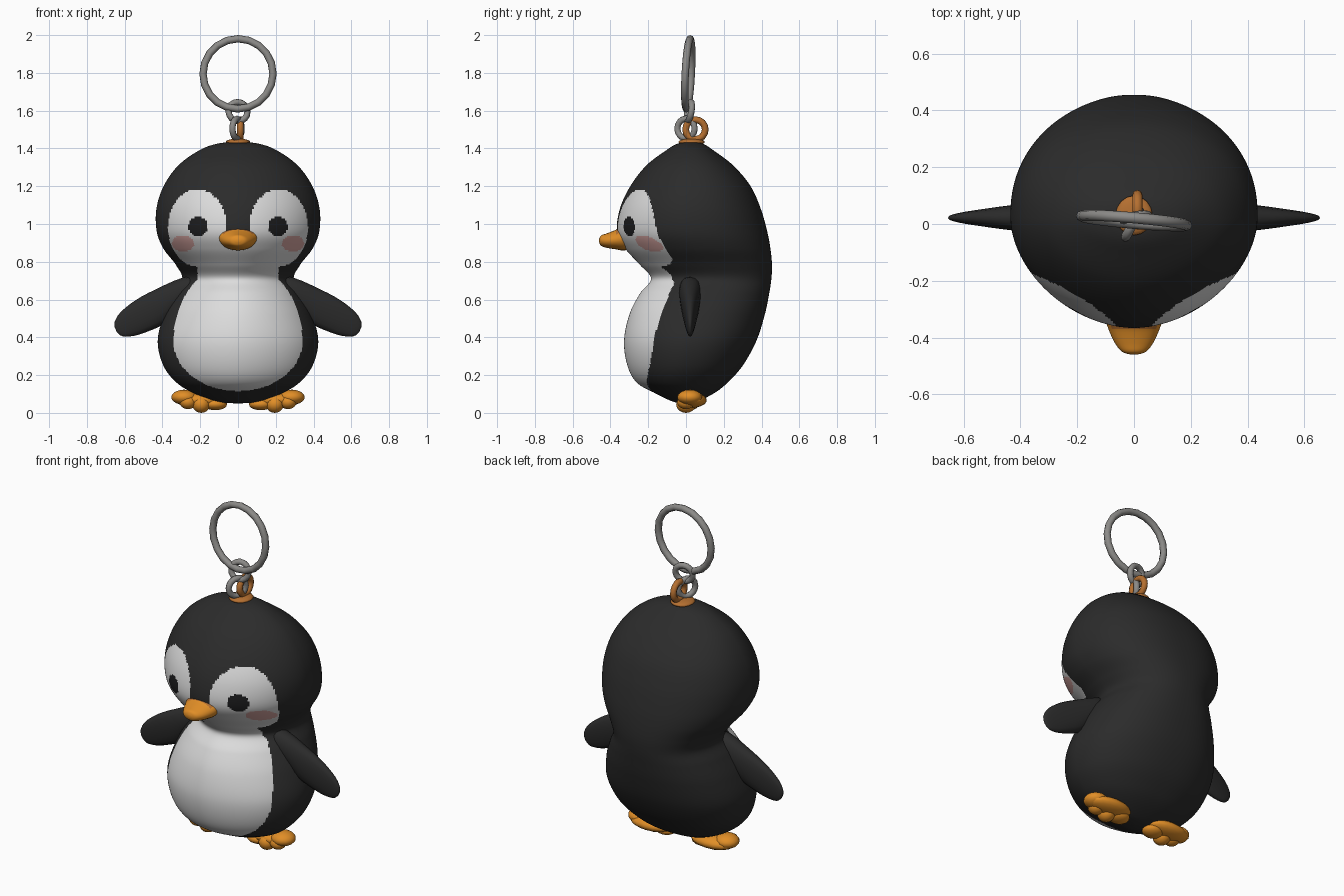
import bpy, bmesh, math
from mathutils import Matrix, Vector

if "Cube" in bpy.data.objects:
    bpy.data.objects.remove(bpy.data.objects["Cube"])


def material(name, rgb):
    m = bpy.data.materials.new(name)
    m.diffuse_color = (*rgb, 1)
    m.use_nodes = True
    m.node_tree.nodes["Principled BSDF"].inputs["Base Color"].default_value = m.diffuse_color
    return m


BLACK = material("soft black", (0.024, 0.024, 0.024))
WHITE = material("white", (0.72, 0.72, 0.72))
EYE = material("eye black", (0.012, 0.012, 0.013))
PINK = material("blush pink", (0.66, 0.37, 0.35))
ORANGE = material("orange", (0.75, 0.27, 0.02))
COPPER = material("copper brown", (0.46, 0.16, 0.03))
METAL = material("grey metal", (0.26, 0.255, 0.245))


def power(v, e):
    return math.copysign(abs(v) ** e, v)


def finish(name, bm, *mats):
    bmesh.ops.recalc_face_normals(bm, faces=bm.faces)
    me = bpy.data.meshes.new(name)
    for f in bm.faces:
        f.smooth = True
    bm.to_mesh(me)
    bm.free()
    for m in mats:
        me.materials.append(m)
    ob = bpy.data.objects.new(name, me)
    bpy.context.collection.objects.link(ob)
    return ob


def loft(rings):
    """Skin a list of closed rings and cap both ends."""
    bm = bmesh.new()
    vs = [[bm.verts.new(p) for p in r] for r in rings]
    n = len(vs[0])
    for a, b in zip(vs, vs[1:]):
        for i in range(n):
            j = (i + 1) % n
            bm.faces.new((a[i], a[j], b[j], b[i]))
    bm.faces.new(vs[0][::-1])
    bm.faces.new(vs[-1])
    return bm


def smooth_rows(rows, steps):
    """Catmull-Rom interpolation between table rows."""
    rows = [Vector(r) for r in rows]
    p = [rows[0]] + rows + [rows[-1]]
    out = []
    for k in range(1, len(p) - 2):
        a, b, c, d = p[k - 1:k + 3]
        for s in range(steps):
            t = s / steps
            out.append(0.5 * (2 * b + (c - a) * t + (2 * a - 5 * b + 4 * c - d) * t ** 2
                              + (3 * b - a - 3 * c + d) * t ** 3))
    return out + [rows[-1]]


def blobs(name, parts, mat, side=1):
    """One object made of ellipsoids given as (centre, radii)."""
    bm = bmesh.new()
    for c, r in parts:
        mx = Matrix.Translation((c[0] * side, c[1], c[2])) @ Matrix.Diagonal((*r, 1))
        bmesh.ops.create_uvsphere(bm, u_segments=16, v_segments=10, radius=1, matrix=mx)
    return finish(name, bm, mat)


def ring(name, centre, rot, big, small, mat, seg=16):
    bpy.ops.mesh.primitive_torus_add(location=centre, rotation=[math.radians(a) for a in rot],
                                     major_radius=big, minor_radius=small,
                                     major_segments=seg, minor_segments=8)
    ob = bpy.context.object
    ob.name = name
    ob.data.materials.append(mat)
    bpy.ops.object.shade_smooth()


# Body and head: rows of (height, half width, front y, back y)
PROFILE = [
    (0.05, 0.006, -0.006, 0.006), (0.06, 0.115, -0.07, 0.06), (0.105, 0.235, -0.165, 0.15),
    (0.16, 0.325, -0.26, 0.22), (0.25, 0.395, -0.31, 0.30), (0.38, 0.425, -0.328, 0.372),
    (0.52, 0.392, -0.30, 0.417), (0.63, 0.34, -0.245, 0.44), (0.71, 0.295, -0.185, 0.452),
    (0.785, 0.33, -0.245, 0.455), (0.87, 0.395, -0.322, 0.447), (0.96, 0.43, -0.365, 0.43),
    (1.08, 0.432, -0.35, 0.396), (1.20, 0.394, -0.295, 0.342), (1.31, 0.316, -0.21, 0.25),
    (1.39, 0.205, -0.105, 0.145), (1.425, 0.11, -0.045, 0.09), (1.436, 0.006, 0.02, 0.032)]
N = 256
rings = []
for z, w, yf, yb in smooth_rows(PROFILE, 12):
    r = []
    for i in range(N):
        t = 2 * math.pi * i / N
        s, c = math.sin(t), math.cos(t)
        e = 2 / 2.25 if s > 0 else 2 / 1.85     # fuller back, slightly wedged front
        r.append((w * power(c, e), (yf + yb) / 2 + (yb - yf) / 2 * power(s, e), z))
    rings.append(r)


def inside(x, z, cx, cz, rx, rz):
    return ((x - cx) / rx) ** 2 + ((z - cz) / rz) ** 2 < 1


def marking(c):
    """Material slot from the position on the front."""
    x, z = abs(c.x), c.z
    if c.y > 0:
        return 0
    if inside(x, z, 0.212, 0.985, 0.051, 0.053):
        return 2
    if inside(x, z, 0.29, 0.897, 0.059, 0.042):
        return 3
    patch = inside(x, z, 0.215, 0.98, 0.155, 0.205)
    belly = inside(x, z, 0, 0.38, 0.342, 0.42 if z > 0.38 else 0.265)
    bib = 0.66 < z < 0.95 and x < 0.215
    return 1 if patch or belly or bib else 0


bm = loft(rings)
for f in bm.faces:
    f.material_index = marking(f.calc_center_median())
finish("body", bm, BLACK, WHITE, EYE, PINK)

# Wings: sections as (top x, top z, bottom x, bottom z, half thickness)
WING = [(0.20, 0.715, 0.23, 0.60, 0.055), (0.29, 0.717, 0.32, 0.55, 0.058),
        (0.44, 0.652, 0.395, 0.47, 0.046), (0.54, 0.598, 0.48, 0.43, 0.034),
        (0.62, 0.535, 0.55, 0.408, 0.022), (0.652, 0.485, 0.61, 0.405, 0.012),
        (0.654, 0.455, 0.64, 0.425, 0.005)]
for side, label in ((-1, "left"), (1, "right")):
    sections = []
    for xa, za, xb, zb, h in smooth_rows(WING, 3):
        sec = []
        for i in range(16):
            t = 2 * math.pi * i / 16
            k = (1 + math.cos(t)) / 2
            sec.append((side * (xb + (xa - xb) * k), 0.022 + h * power(math.sin(t), 0.8),
                        zb + (za - zb) * k))
        sections.append(sec)
    finish(label + "_wing", loft(sections), BLACK)

    # Webbed feet with rounded toes
    blobs(label + "_foot", [
        ((0.20, 0.035, 0.068), (0.135, 0.075, 0.04)),
        ((0.285, 0.02, 0.083), (0.068, 0.066, 0.04)),
        ((0.265, 0.0, 0.058), (0.045, 0.047, 0.038)),
        ((0.195, 0.0, 0.046), (0.048, 0.052, 0.046)),
        ((0.12, 0.015, 0.046), (0.062, 0.055, 0.032))], ORANGE, side)

# Beak: sections along y as (y, half width, centre height, half height)
BEAK = [(-0.26, 0.085, 0.93, 0.06), (-0.33, 0.10, 0.928, 0.068), (-0.37, 0.09, 0.918, 0.052),
        (-0.42, 0.067, 0.912, 0.038), (-0.45, 0.042, 0.912, 0.027), (-0.46, 0.012, 0.912, 0.008)]
bm = loft([[(w * math.cos(math.pi * i / 12), y, z + h * math.sin(math.pi * i / 12))
            for i in range(24)] for y, w, z, h in smooth_rows(BEAK, 4)])
for f in bm.faces:
    c = f.calc_center_median()
    f.material_index = int(c.y > -0.365 and c.z > 0.95)
finish("beak", bm, ORANGE, COPPER)

# Hanger on the head
blobs("hanger_base", [((0, 0.03, 1.434), (0.065, 0.07, 0.018))], COPPER)
ring("hanger_loop", (0.012, 0.05, 1.50), (0, 90, 0), 0.052, 0.018, COPPER)

# Chain links and key ring
ring("lower_link", (-0.005, 0.0, 1.505), (0, 90, -28), 0.052, 0.017, METAL)
ring("upper_link", (0, 0.018, 1.595), (80, 0, 12), 0.051, 0.017, METAL)
ring("key_ring", (0, 0.012, 1.795), (87, 0, -5), 0.186, 0.0195, METAL, 20)
